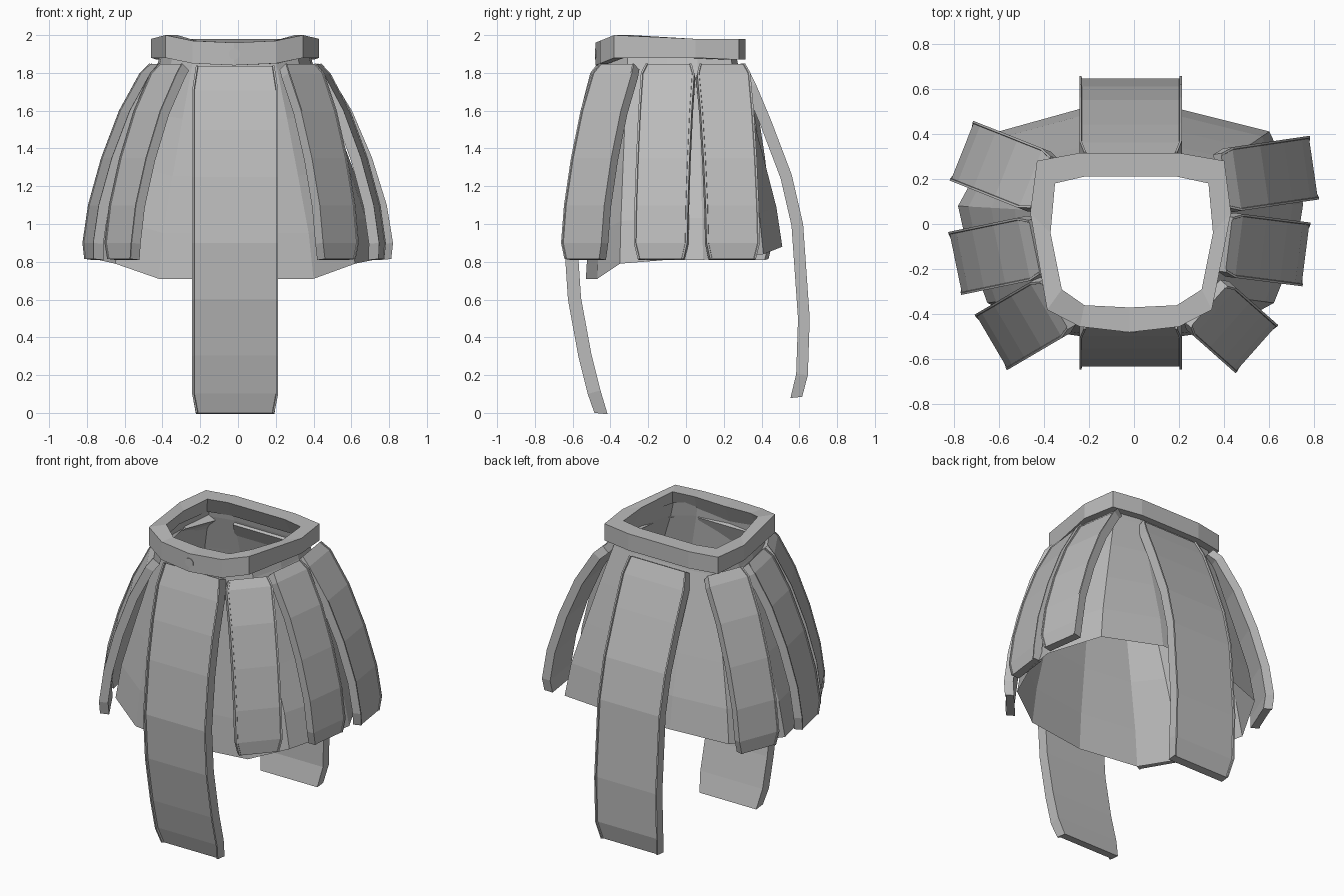
import bpy, bmesh, math
from mathutils import Vector

if "Cube" in bpy.data.objects:
    bpy.data.objects.remove(bpy.data.objects["Cube"])

grey = bpy.data.materials.new("plain grey")
grey.diffuse_color = (0.5, 0.5, 0.5, 1)
grey.use_nodes = True
grey.node_tree.nodes["Principled BSDF"].inputs["Base Color"].default_value = grey.diffuse_color


def make(name, verts, faces):
    me = bpy.data.meshes.new(name)
    me.from_pydata(verts, [], faces)
    bm = bmesh.new()
    bm.from_mesh(me)
    bmesh.ops.recalc_face_normals(bm, faces=bm.faces)
    bm.to_mesh(me)
    bm.free()
    me.materials.append(grey)
    ob = bpy.data.objects.new(name, me)
    bpy.context.collection.objects.link(ob)
    return ob


def bridge(rings, n, closed_loop=False):
    """Quads between successive closed rings of n vertices."""
    faces = []
    last = rings if closed_loop else rings - 1
    for i in range(last):
        a, b = i * n, ((i + 1) % rings) * n
        for j in range(n):
            k = (j + 1) % n
            faces.append((a + j, a + k, b + k, b + j))
    return faces


def strap(name, origin, direction, width, profile, thick, depth):
    """Curved strap with thin raised rims; profile = outer face (outward, z)."""
    o = Vector((*origin, 0))
    d = Vector((*direction, 0)).normalized()
    side = Vector((-d.y, d.x, 0))
    pts = [Vector(p) for p in profile]
    verts = []
    for i, p in enumerate(pts):
        t = (pts[min(i + 1, len(pts) - 1)] - pts[max(i - 1, 0)]).normalized()
        nrm = Vector((-t.y, t.x))
        if i == len(pts) - 1:
            nrm = Vector((1, 0.1))  # level lower end
        w = width / 2 - (0.02 if i in (0, len(pts) - 1) else 0)
        half = [(w, -thick), (w, 0), (w - 0.01, 0), (w - 0.012, -depth)]
        section = half + [(-u, v) for u, v in reversed(half)]
        for u, v in section:
            q = p + nrm * v
            verts.append(o + d * q.x + side * u + Vector((0, 0, q.y)))
    n, r = 8, len(pts)
    faces = bridge(r, n) + [tuple(range(n)), tuple(range((r - 1) * n, r * n))]
    return make(name, verts, faces)


# Belt: an uneven polygon ring, dipping at the front, inner wall widening downward
outer = [(-0.02, -0.48, 1.84, 1.96), (0.20, -0.455, 1.85, 1.97), (0.345, -0.38, 1.88, 2.0),
         (0.43, 0.05, 1.88, 1.98), (0.40, 0.28, 1.87, 1.98), (0.20, 0.315, 1.87, 1.98),
         (-0.24, 0.315, 1.87, 1.98), (-0.43, 0.28, 1.87, 1.98), (-0.46, 0.05, 1.88, 1.98),
         (-0.385, -0.38, 1.88, 2.0), (-0.24, -0.455, 1.85, 1.97)]
inner = [(-0.02, -0.37), (0.19, -0.36), (0.30, -0.29), (0.35, -0.04), (0.33, 0.18), (0.19, 0.21),
         (-0.22, 0.21), (-0.35, 0.18), (-0.37, -0.04), (-0.32, -0.29), (-0.22, -0.36)]
rings = [[(x, y, a) for x, y, a, b in outer], [(x, y, b) for x, y, a, b in outer],
         [(x, y, o[3]) for (x, y), o in zip(inner, outer)],
         [(x * 1.1, -0.08 + (y + 0.08) * 1.18, o[2]) for (x, y), o in zip(inner, outer)]]
make("belt", sum(rings, []), bridge(4, len(outer), True))

# Small stud, nearly flush with the belt front
bpy.ops.mesh.primitive_cylinder_add(vertices=12, radius=0.03, depth=0.02,
                                    location=(-0.02, -0.472, 1.90), rotation=(math.pi / 2, 0, 0))
stud = bpy.context.object
stud.name = "belt_stud"
stud.data.materials.append(grey)

# Cloth skirt: rings blended from the waist to the flared hem
waist = [(-0.02, -0.42), (0.20, -0.40), (0.32, -0.31), (0.38, -0.10), (0.39, 0.06), (0.35, 0.24),
         (0.18, 0.27), (-0.02, 0.27), (-0.22, 0.27), (-0.38, 0.24), (-0.42, 0.06), (-0.41, -0.10),
         (-0.35, -0.31), (-0.24, -0.40)]
hem = [(-0.02, -0.53, 0.71), (0.40, -0.47, 0.71), (0.62, -0.35, 0.79), (0.72, -0.10, 0.81),
       (0.75, 0.09, 0.81), (0.60, 0.41, 0.84), (0.20, 0.51, 0.88), (-0.02, 0.51, 0.88),
       (-0.24, 0.51, 0.88), (-0.60, 0.41, 0.84), (-0.78, 0.08, 0.81), (-0.74, -0.10, 0.81),
       (-0.65, -0.35, 0.79), (-0.42, -0.47, 0.71)]
flare = [(0, -0.04), (0.08, 0.03), (0.3, 0.3), (0.55, 0.59), (0.8, 0.87), (1, 1)]
verts = []
for f, s in flare:
    for (wx, wy), (hx, hy, hz) in zip(waist, hem):
        verts.append((wx + (hx - wx) * s, wy + (hy - wy) * s, 1.92 + (hz - 1.92) * f))
make("cloth_skirt", verts, bridge(len(flare), len(waist)))

# Long front and back straps
strap("front_strap", (-0.015, 0), (0, -1), 0.455,
      [(0.465, 1.84), (0.51, 1.71), (0.565, 1.5), (0.61, 1.25), (0.645, 0.9), (0.625, 0.6),
       (0.57, 0.3), (0.52, 0.1), (0.485, 0.0)], 0.07, 0.014)
strap("back_strap", (-0.015, 0), (0, 1), 0.455,
      [(0.32, 1.84), (0.37, 1.74), (0.45, 1.55), (0.56, 1.26), (0.62, 1.0), (0.655, 0.5),
       (0.645, 0.2), (0.615, 0.085)], 0.062, 0.01)

# Six short side straps: (inner end, outer end) seen from above
curve = [(0.04, 1.85), (0.17, 1.80), (0.47, 1.60), (0.73, 1.35), (0.92, 1.10), (1.0, 0.90), (0.985, 0.815)]
short = {"left_back": ((-0.40, 0.18), (-0.765, 0.325)), "left_middle": ((-0.43, -0.10), (-0.795, -0.175)),
         "left_front": ((-0.345, -0.355), (-0.635, -0.525)), "right_back": ((0.39, 0.19), (0.80, 0.25)),
         "right_middle": ((0.41, -0.09), (0.765, -0.135)), "right_front": ((0.325, -0.36), (0.545, -0.555))}
for name, (a, b) in short.items():
    v = Vector(b) - Vector(a)
    strap(name + "_strap", a, v, 0.285, [(s * v.length, z) for s, z in curve], 0.055, 0.005)
